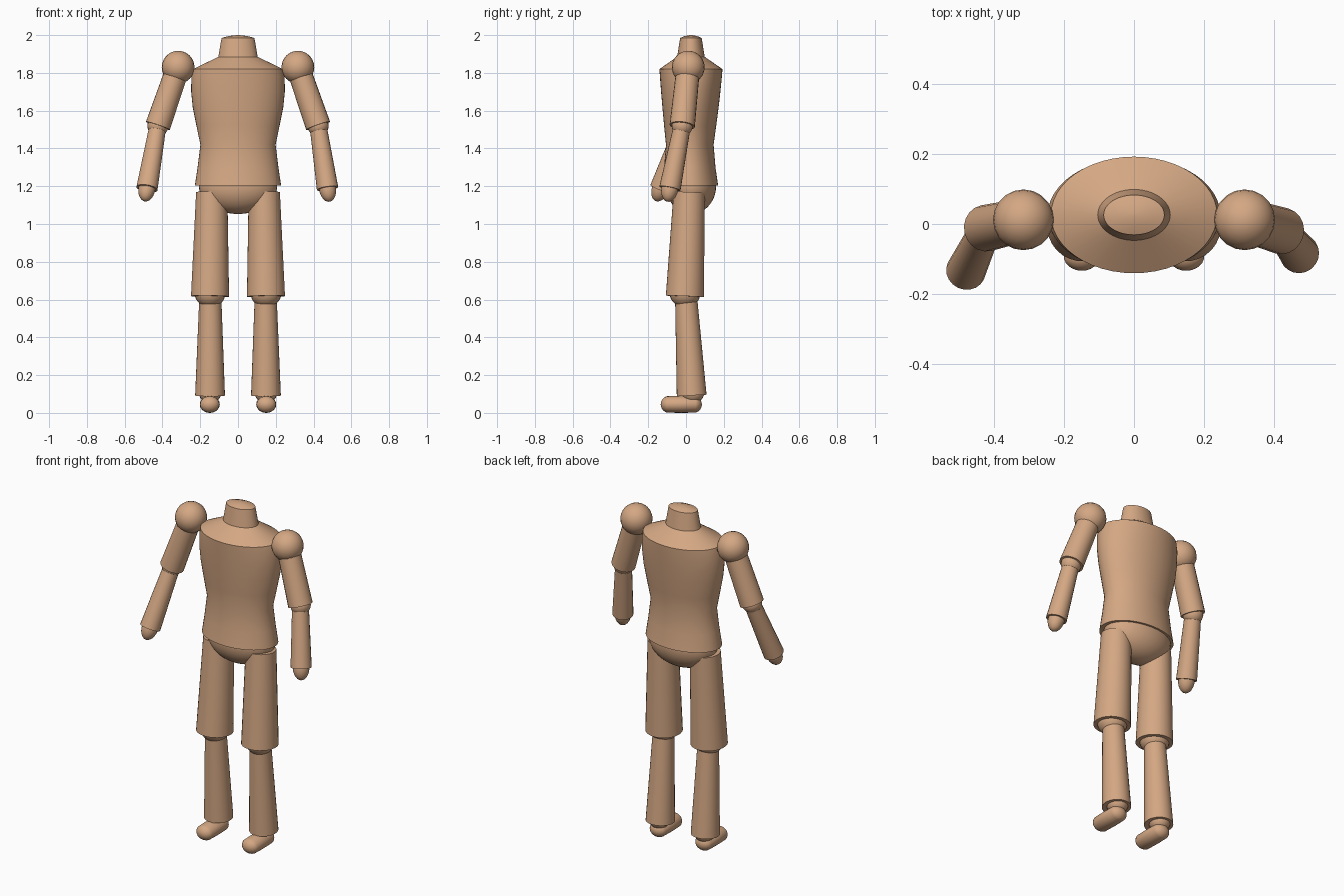
import bpy, bmesh, math
from mathutils import Vector, Matrix

if "Cube" in bpy.data.objects:
    bpy.data.objects.remove(bpy.data.objects["Cube"])

wood = bpy.data.materials.new("tan wood")
wood.diffuse_color = (0.66, 0.39, 0.23, 1)
wood.use_nodes = True
wood.node_tree.nodes["Principled BSDF"].inputs["Base Color"].default_value = wood.diffuse_color


def finish(name, bm):
    """Turn a bmesh into a smooth shaded wooden object."""
    bmesh.ops.recalc_face_normals(bm, faces=bm.faces)
    mesh = bpy.data.meshes.new(name)
    bm.to_mesh(mesh)
    bm.free()
    mesh.materials.append(wood)
    ob = bpy.data.objects.new(name, mesh)
    bpy.context.collection.objects.link(ob)
    bpy.ops.object.select_all(action='DESELECT')
    ob.select_set(True)
    bpy.context.view_layer.objects.active = ob
    bpy.ops.object.shade_smooth_by_angle(angle=math.radians(35))
    return ob


def loft(name, rings, n=48):
    """Stack of ellipses (z, centre y, half width, half depth), capped."""
    bm = bmesh.new()
    loops = []
    for z, cy, rx, ry in rings:
        loops.append([bm.verts.new((rx * math.cos(2 * math.pi * i / n),
                                    cy + ry * math.sin(2 * math.pi * i / n), z))
                      for i in range(n)])
    for a, b in zip(loops, loops[1:]):
        for i in range(n):
            j = (i + 1) % n
            bm.faces.new((a[i], a[j], b[j], b[i]))
    bm.faces.new(loops[0])
    bm.faces.new(loops[-1])
    return finish(name, bm)


def tube(name, p0, p1, r0, r1, n=20):
    """Tapered limb from p0 to p1."""
    p0, p1 = Vector(p0), Vector(p1)
    d = p1 - p0
    rot = d.to_track_quat('Z', 'Y').to_matrix().to_4x4()
    bm = bmesh.new()
    bmesh.ops.create_cone(bm, cap_ends=True, segments=n, radius1=r0, radius2=r1,
                          depth=d.length, matrix=Matrix.Translation((p0 + p1) / 2) @ rot)
    return finish(name, bm)


def ball(name, c, radii, axis=(0, 0, 1), n=20, stretch=0.0):
    """Ellipsoid with its z along axis; stretch splits it into a capsule."""
    bm = bmesh.new()
    bmesh.ops.create_uvsphere(bm, u_segments=n, v_segments=n // 2 + 2, radius=1)
    rot = Vector(axis).to_track_quat('Z', 'Y').to_matrix()
    for v in bm.verts:
        p = Vector((v.co.x * radii[0], v.co.y * radii[1], v.co.z * radii[2]))
        if abs(v.co.z) > 1e-4:
            p.z += math.copysign(stretch, v.co.z)
        v.co = rot @ p + Vector(c)
    return finish(name, bm)


# Torso with waist, shoulders, neck and slightly domed neck top
loft("torso", [
    (1.205, 0.020, 0.228, 0.150),
    (1.30, 0.020, 0.214, 0.136),
    (1.42, 0.020, 0.199, 0.126),
    (1.52, 0.022, 0.220, 0.138),
    (1.62, 0.024, 0.240, 0.149),
    (1.70, 0.025, 0.248, 0.157),
    (1.78, 0.026, 0.247, 0.164),
    (1.82, 0.026, 0.238, 0.167),
    (1.885, 0.026, 0.104, 0.073),
    (1.985, 0.026, 0.087, 0.057),
    (1.995, 0.026, 0.050, 0.033),
    (2.00, 0.026, 0.008, 0.006),
])

# Pelvis
ball("pelvis", (0, 0.027, 1.20), (0.207, 0.132, 0.147), n=40)

for side, s in (("left", -1), ("right", 1)):
    x = 0.148 * s
    # Leg
    tube(side + "_thigh", (0.139 * s, 0.017, 1.168), (x, -0.006, 0.617), 0.083, 0.101, 28)
    ball(side + "_knee", (x, -0.005, 0.64), (0.083,) * 3, n=24)
    tube(side + "_shin", (x * 0.99, 0.0, 0.62), (x, 0.030, 0.092), 0.058, 0.079, 28)
    ball(side + "_ankle", (x, 0.037, 0.11), (0.06,) * 3)
    # Foot lies front to back
    ball(side + "_foot", (x * 1.01, -0.025, 0.045), (0.053, 0.045, 0.045),
         axis=(0, -1, 0), stretch=0.064)

    # Arm, with a different bend on each side
    shoulder = Vector((0.317 * s, 0.012, 1.83))
    elbow = Vector((0.424 * s, -0.012 if s < 0 else -0.020, 1.52))
    wrist = Vector((0.482 * s, -0.135, 1.188) if s < 0 else (0.474, -0.085, 1.188))
    fore = (wrist - elbow).normalized()
    ball(side + "_shoulder", shoulder, (0.087,) * 3)
    tube(side + "_upper_arm", shoulder, elbow, 0.062, 0.067)
    ball(side + "_elbow", elbow, (0.056,) * 3)
    tube(side + "_forearm", elbow, wrist, 0.045, 0.057)
    ball(side + "_hand", wrist, (0.045, 0.045, 0.072), axis=fore)
